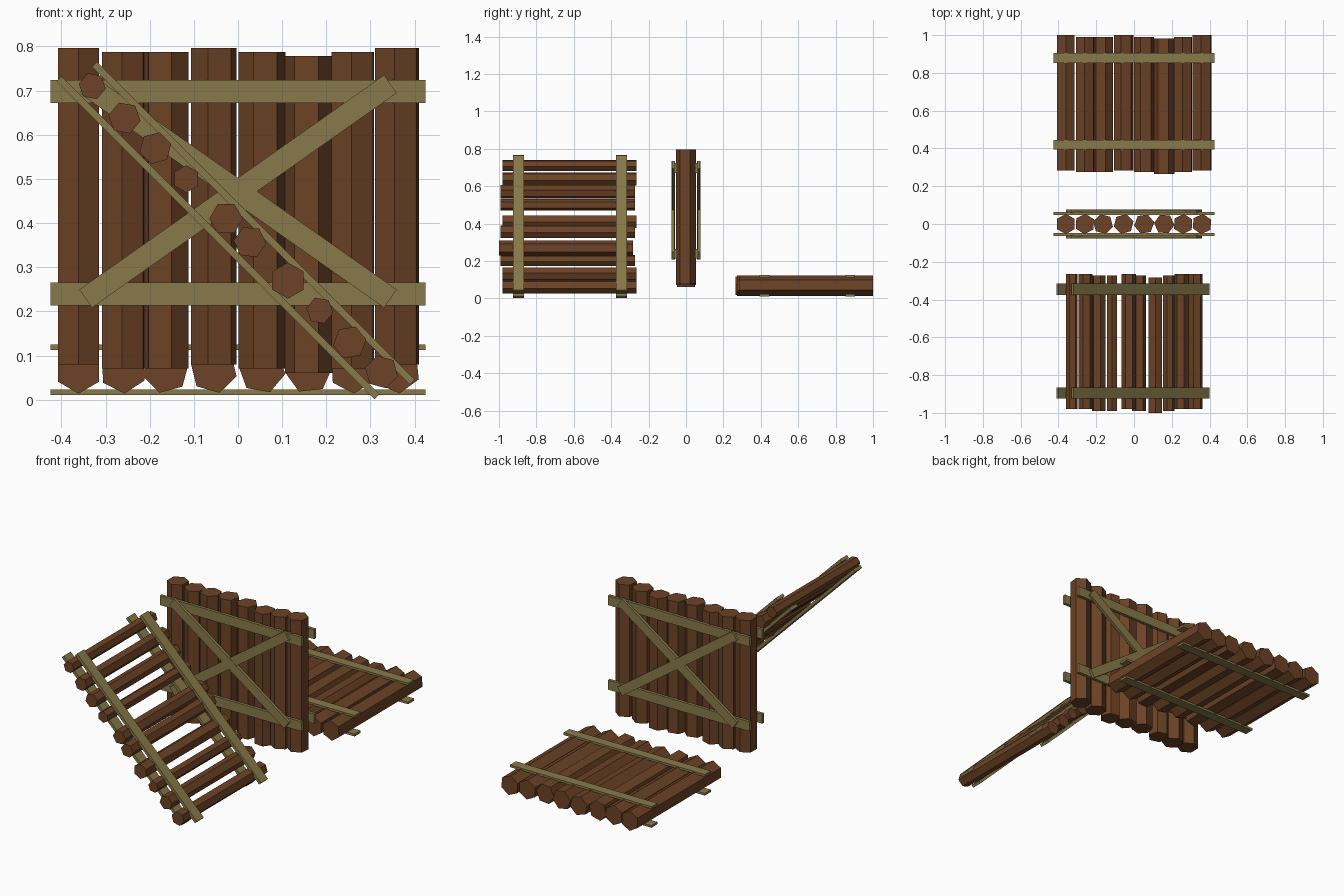
import bpy
import bmesh
from math import radians, atan2, degrees, hypot
from mathutils import Matrix, Vector

default = bpy.data.objects.get("Cube")
if default:
    bpy.data.objects.remove(default, do_unlink=True)


def make_material(name, color):
    mat = bpy.data.materials.new(name)
    mat.use_nodes = True
    mat.diffuse_color = color
    mat.node_tree.nodes["Principled BSDF"].inputs["Base Color"].default_value = color
    return mat


BROWN = make_material("brown log wood", (0.150, 0.055, 0.019, 1))
TAN = make_material("tan batten wood", (0.250, 0.195, 0.070, 1))


def finish(name, bm, mat):
    mesh = bpy.data.meshes.new(name)
    bm.to_mesh(mesh)
    bm.free()
    mesh.materials.append(mat)
    obj = bpy.data.objects.new(name, mesh)
    bpy.context.collection.objects.link(obj)
    return obj


def log(name, center, radius, length, turn, tilt=0):
    """Six-sided log, turned about its own axis and tilted about x."""
    bm = bmesh.new()
    m = (Matrix.Translation(center) @ Matrix.Rotation(radians(tilt), 4, 'X')
         @ Matrix.Rotation(radians(turn), 4, 'Z'))
    bmesh.ops.create_cone(bm, cap_ends=True, segments=6, radius1=radius,
                          radius2=radius, depth=length, matrix=m)
    finish(name, bm, BROWN)


def batten(name, center, size, tilt=0):
    """Flat board, tilted about y."""
    bm = bmesh.new()
    m = (Matrix.Translation(center) @ Matrix.Rotation(radians(tilt), 4, 'Y')
         @ Matrix.Diagonal(Vector(size).to_4d()))
    bmesh.ops.create_cube(bm, size=1, matrix=m)
    finish(name, bm, TAN)


# Standing wall and lying floor share one row of logs: (x, drop, turn)
LENGTH = 0.717
row = [(-0.361, 0, 0), (-0.26, 0.009, -3), (-0.164, 0.009, 15), (-0.055, 0, -14),
       (0.054, 0.009, -20), (0.16, 0.019, 24), (0.26, 0.009, -3), (0.36, 0, -6)]
for i, (x, drop, turn) in enumerate(row, 1):
    log(f"wall_log_{i}", (x, 0, 0.797 - drop - LENGTH / 2), 0.054, LENGTH, turn)
    log(f"floor_log_{i}", (x, 1 - drop - LENGTH / 2, 0.068), 0.054, LENGTH, turn, -90)

# Cross battens on both faces, and the wall's crossed braces
dx, dz = 0.69, 0.486
slope = degrees(atan2(dz, dx))
for side, label in ((-1, "front"), (1, "back")):
    for z, level in ((0.698, "upper"), (0.239, "lower")):
        batten(f"wall_batten_{level}_{label}", (0, side * 0.055, z), (0.85, 0.016, 0.052))
    for lean, layer in ((1, 0.069), (-1, 0.067)):
        batten(f"wall_brace_{label}_{'falling' if lean > 0 else 'rising'}",
               (0, side * layer, 0.472), (hypot(dx, dz), 0.016, 0.05), lean * slope)
    for y, place in ((0.878, "far"), (0.42, "near")):
        batten(f"floor_batten_{place}_{label}", (0, y, 0.068 + side * 0.051),
               (0.85, 0.052, 0.012))

# Leaning ladder-like panel: (x, z, radius, turn, shift)
rungs = [(-0.33, 0.71, 0.031, 20, 0), (-0.257, 0.638, 0.037, 20, 0),
         (-0.187, 0.57, 0.037, -15, 0.01), (-0.117, 0.5, 0.031, 0, 0.01),
         (-0.027, 0.41, 0.038, 30, 0), (0.027, 0.357, 0.037, 25, 0.01),
         (0.113, 0.27, 0.041, 0, 0.019), (0.185, 0.202, 0.031, 20, 0.01),
         (0.253, 0.13, 0.038, -20, 0), (0.325, 0.063, 0.038, 15, 0)]
for i, (x, z, radius, turn, shift) in enumerate(rungs, 1):
    log(f"leaning_log_{i}", (x, -0.622 - shift, z), radius, LENGTH, turn, 90)

# Long rails above and below the leaning logs
for y, place in ((-0.895, "front"), (-0.345, "back")):
    batten(f"leaning_rail_top_{place}", (0.035, y, 0.4), (1.018, 0.06, 0.016), 45)
    batten(f"leaning_rail_bottom_{place}", (-0.045, y, 0.367), (1.018, 0.06, 0.016), 45)
